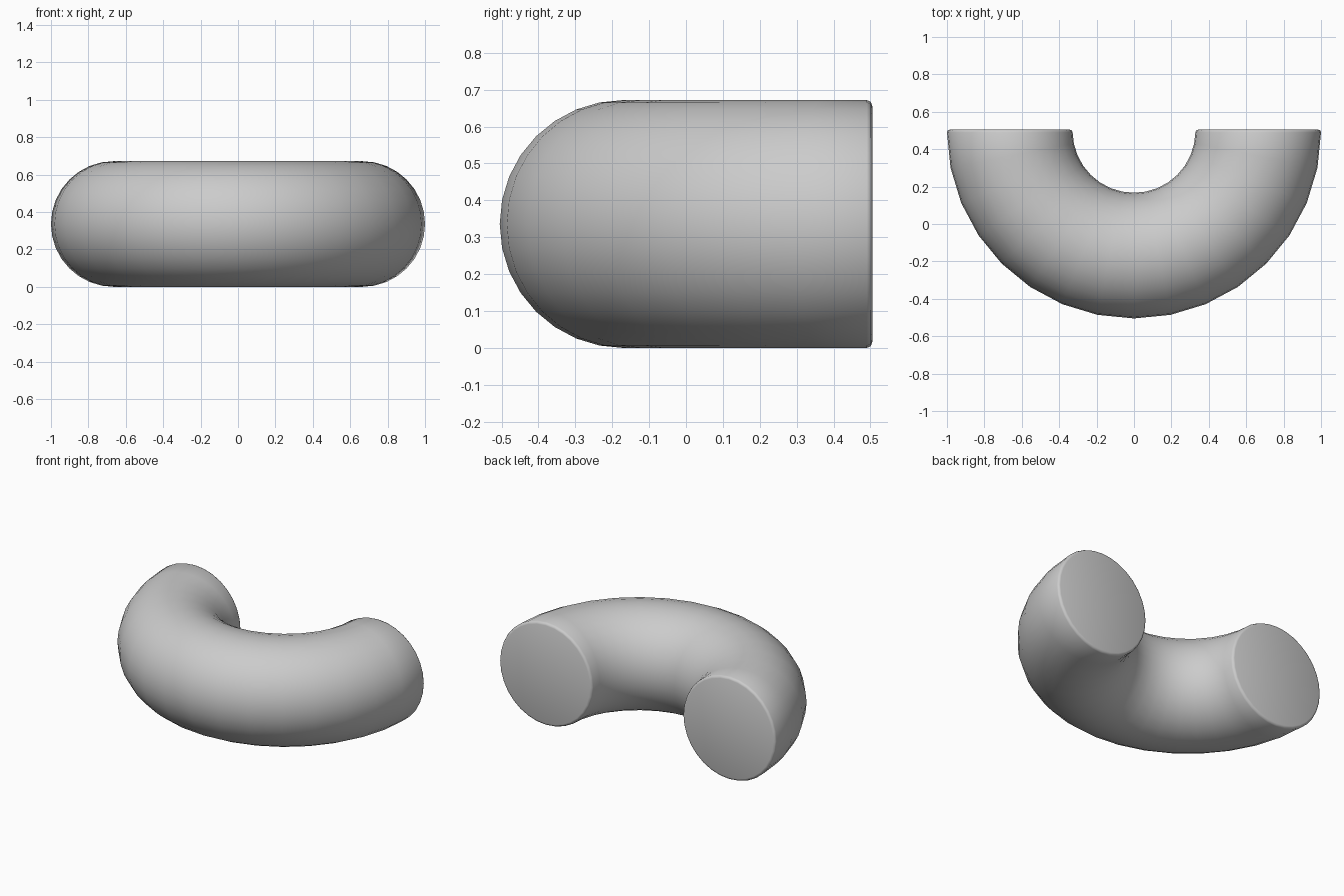
import bpy, bmesh
from math import sin, cos, pi

if "Cube" in bpy.data.objects:
    bpy.data.objects.remove(bpy.data.objects["Cube"])

R, r, CY = 0.664, 0.336, 0.495   # bend radius, tube radius, bend centre in y
SIDES, STEPS = 32, 16

bm = bmesh.new()


def add_ring(angle, radius, push=0.0):
    """Circular cross-section on the bend, optionally pushed toward +y."""
    verts = []
    for i in range(SIDES):
        t = 2 * pi * i / SIDES
        d = R + radius * cos(t)
        verts.append(bm.verts.new((d * cos(angle), CY - d * sin(angle) + push,
                                   r + radius * sin(t))))
    return verts


# Ends: tube narrows slightly to a rounded rim
end = [(r - 0.016, 0.010), (r - 0.005, 0.006), (r, -0.005)]
rings = [add_ring(0, rad, p) for rad, p in end]
# Half-circle bend
rings += [add_ring(pi * k / STEPS, r) for k in range(1, STEPS)]
rings += [add_ring(pi, rad, p) for rad, p in reversed(end)]

for a, b in zip(rings, rings[1:]):
    for i in range(SIDES):
        j = (i + 1) % SIDES
        bm.faces.new((a[i], a[j], b[j], b[i]))

# Flat end caps
bm.faces.new(rings[0])
bm.faces.new(rings[-1])
bmesh.ops.recalc_face_normals(bm, faces=bm.faces)
for f in bm.faces:
    f.smooth = True

mesh = bpy.data.meshes.new("half_ring")
bm.to_mesh(mesh)
bm.free()
bpy.context.collection.objects.link(bpy.data.objects.new("half_ring", mesh))
